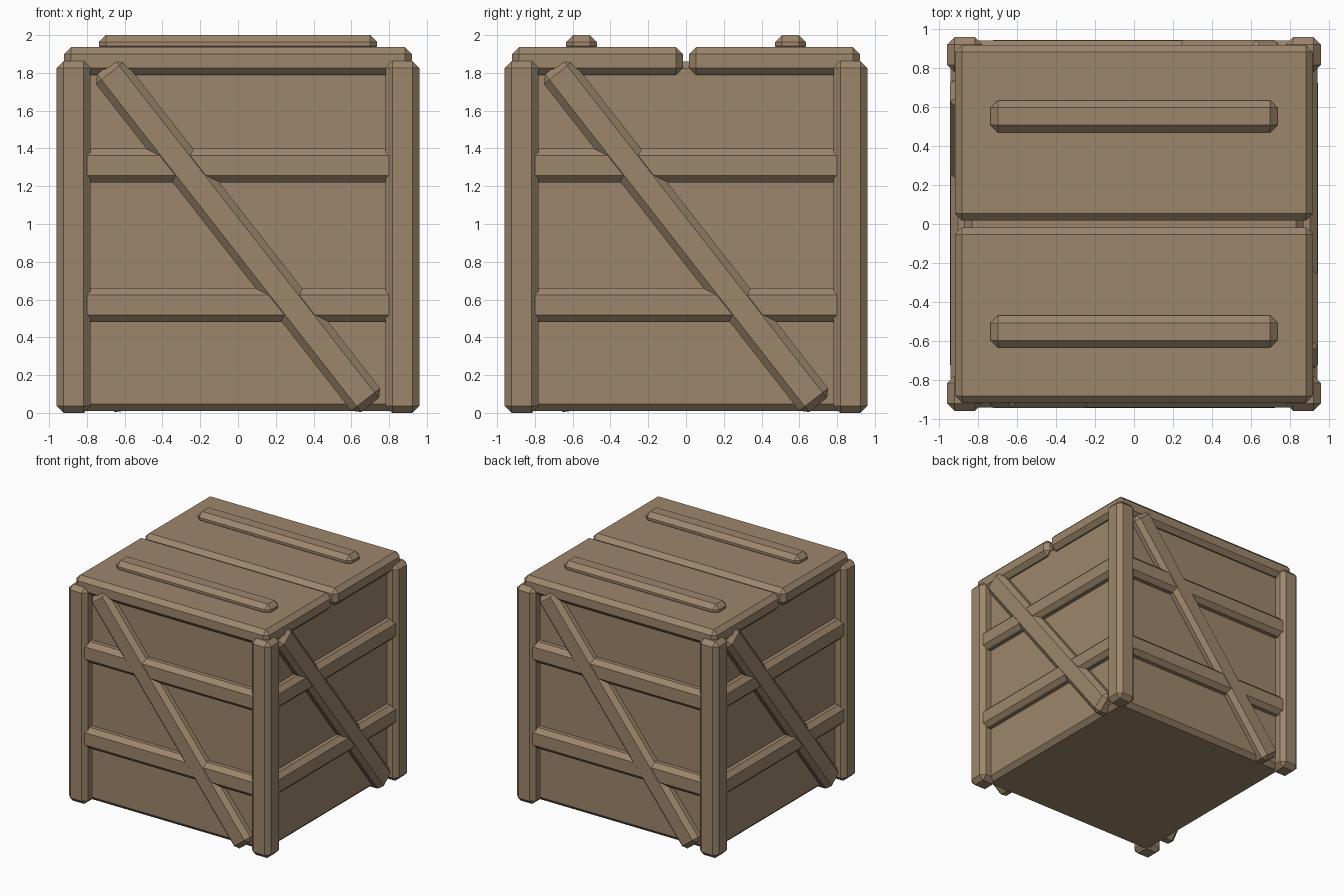
import bpy, bmesh, math
from mathutils import Matrix, Vector

if "Cube" in bpy.data.objects:
    bpy.data.objects.remove(bpy.data.objects["Cube"])

BEVEL = 0.037

wood = bpy.data.materials.new("wood")
wood.diffuse_color = (0.34, 0.24, 0.15, 1)
wood.use_nodes = True
wood.node_tree.nodes["Principled BSDF"].inputs["Base Color"].default_value = wood.diffuse_color


def plank(name, lo, hi, tilt=0.0, turn=0.0):
    """Chamfered box between two corners, tilted about its own y axis, then turned about world z."""
    lo, hi = Vector(lo), Vector(hi)
    bm = bmesh.new()
    bmesh.ops.create_cube(bm, size=1)
    bmesh.ops.scale(bm, vec=hi - lo, verts=bm.verts)
    bmesh.ops.bevel(bm, geom=bm.edges[:], offset=BEVEL, offset_type='OFFSET',
                    segments=1, profile=0.5, affect='EDGES')
    bm.transform(Matrix.Rotation(turn, 4, 'Z')
                 @ Matrix.Translation((lo + hi) / 2)
                 @ Matrix.Rotation(tilt, 4, 'Y'))
    bmesh.ops.recalc_face_normals(bm, faces=bm.faces)
    mesh = bpy.data.meshes.new(name)
    bm.to_mesh(mesh)
    bm.free()
    mesh.materials.append(wood)
    obj = bpy.data.objects.new(name, mesh)
    bpy.context.collection.objects.link(obj)
    return obj


# main box
plank("crate_body", (-0.87, -0.87, 0.01), (0.87, 0.87, 1.86))

# each side repeats by quarter turns: corner post, two rails, diagonal brace
for i, side in enumerate(("front", "right", "back", "left")):
    turn = i * math.pi / 2
    plank(side + "_corner_post", (-0.96, -0.96, 0.0), (-0.78, -0.78, 1.863), turn=turn)
    for level, z in (("lower", 0.572), ("upper", 1.31)):
        plank(f"{side}_{level}_rail", (-0.85, -0.942, z - 0.09), (0.85, -0.80, z + 0.09), turn=turn)
    plank(side + "_brace", (-1.135, -0.946, 0.936 - 0.097), (1.135, -0.80, 0.936 + 0.097),
          tilt=math.radians(52), turn=turn)

# two lid boards, each with a batten
for name, s in (("front", -1), ("back", 1)):
    y = sorted((s * 0.017, s * 0.92))
    plank(name + "_lid_board", (-0.92, y[0], 1.79), (0.92, y[1], 1.937))
    plank(name + "_lid_batten", (-0.737, s * 0.553 - 0.082, 1.905), (0.737, s * 0.553 + 0.082, 2.0))
